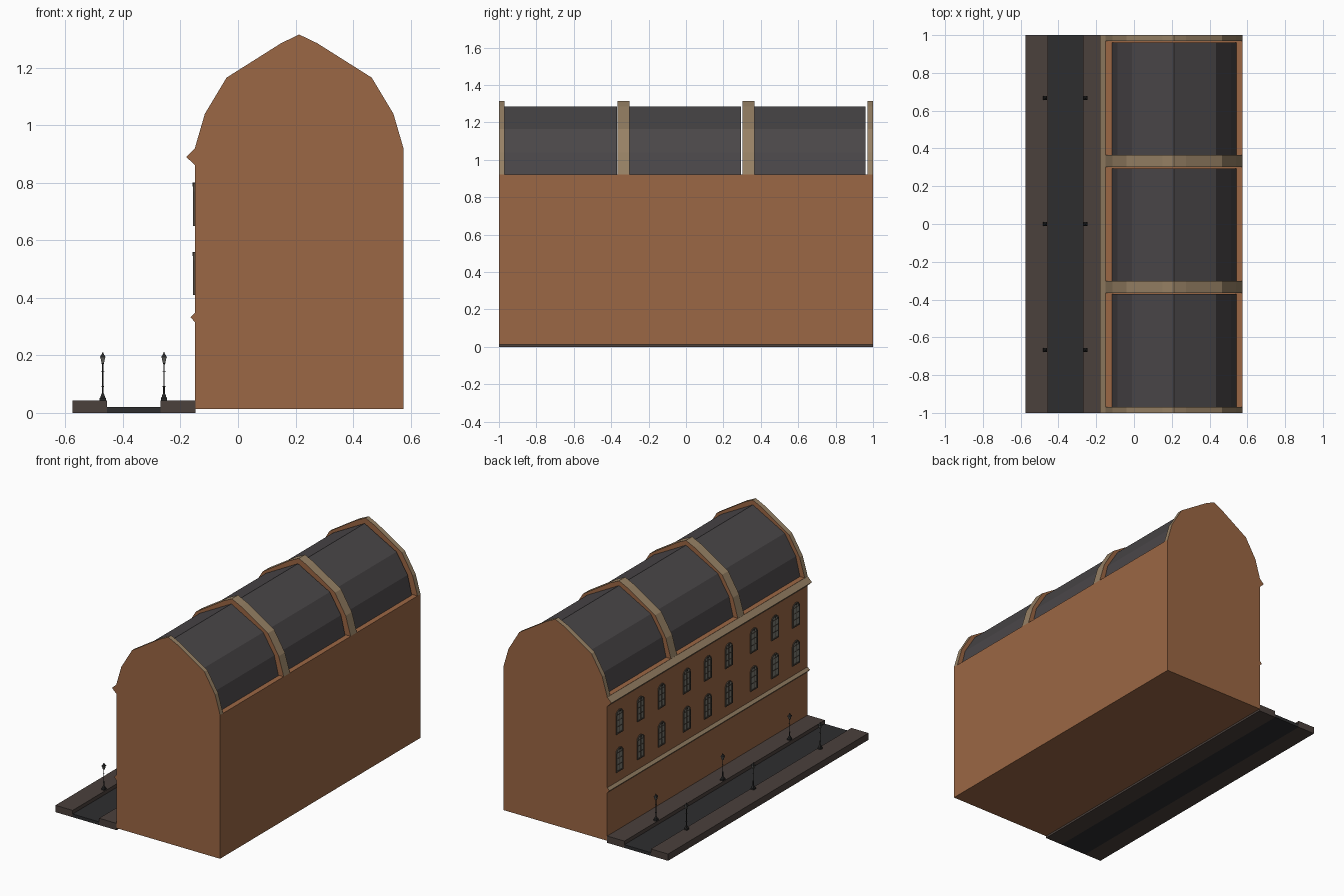
import bpy, bmesh, math

if "Cube" in bpy.data.objects:
    bpy.data.objects.remove(bpy.data.objects["Cube"])


def mat(name, r, g, b):
    m = bpy.data.materials.new(name)
    m.diffuse_color = (r, g, b, 1)
    m.use_nodes = True
    m.node_tree.nodes["Principled BSDF"].inputs["Base Color"].default_value = m.diffuse_color
    return m


BRICK = mat("brick", 0.33, 0.135, 0.058)
STONE = mat("stone", 0.31, 0.22, 0.13)
SLATE = mat("slate", 0.068, 0.062, 0.065)
PAVING = mat("paving", 0.07, 0.052, 0.045)
ASPHALT = mat("asphalt", 0.027, 0.027, 0.028)
FRAME = mat("window_frame", 0.08, 0.065, 0.05)
GLASS = mat("glass", 0.2, 0.2, 0.17)
IRON = mat("iron", 0.02, 0.02, 0.02)
LAMP = mat("lamp_glass", 0.12, 0.12, 0.11)


def finish(name, bm, *mats):
    bmesh.ops.recalc_face_normals(bm, faces=bm.faces)
    me = bpy.data.meshes.new(name)
    bm.to_mesh(me)
    bm.free()
    for m in mats:
        me.materials.append(m)
    ob = bpy.data.objects.new(name, me)
    bpy.context.collection.objects.link(ob)
    return ob


def add_prism(bm, pts, to3d, d0, d1, side=0, end=0):
    """Extrude a closed 2D profile between depths d0 and d1."""
    a = [bm.verts.new(to3d(p, d0)) for p in pts]
    b = [bm.verts.new(to3d(p, d1)) for p in pts]
    n = len(pts)
    for i in range(n):
        j = (i + 1) % n
        bm.faces.new((a[i], a[j], b[j], b[i])).material_index = side
    for loop in (a, b):
        bm.faces.new(loop).material_index = end


def along_y(p, d):
    return (p[0], d, p[1])


def along_x(p, d):
    return (d, p[0], p[1])


def prism_y(name, pts, y0, y1, mat_side, mat_end=None):
    bm = bmesh.new()
    add_prism(bm, pts, along_y, y0, y1, 0, 1 if mat_end else 0)
    return finish(name, bm, mat_side, *([mat_end] if mat_end else []))


def rect(x0, x1, z0, z1):
    return [(x0, z0), (x1, z0), (x1, z1), (x0, z1)]


def mirrored(half, cx):
    return half + [(2 * cx - x, z) for x, z in reversed(half) if x != cx]


# Street
prism_y("road", rect(-0.455, -0.27, 0, 0.02), -1, 1, ASPHALT)
prism_y("far_pavement", rect(-0.575, -0.455, 0, 0.043), -1, 1, PAVING)
prism_y("near_pavement", rect(-0.27, -0.148, 0, 0.043), -1, 1, PAVING)

# Main block and moulded courses on the street face
CX = 0.2125
prism_y("walls", rect(-0.15, 0.575, 0.013, 0.92), -1, 1, BRICK)
prism_y("cornice", [(-0.149, 0.86), (-0.18, 0.89), (-0.149, 0.92)], -1, 1, STONE, BRICK)
prism_y("string_course", [(-0.149, 0.315), (-0.165, 0.332), (-0.149, 0.349)], -1, 1, STONE, BRICK)

# Parapets with stone edges and brick sides
gable = mirrored([(-0.15, 0.92), (-0.115, 1.04), (-0.04, 1.165), (0.15, 1.285), (CX, 1.315)], CX)
for y0, y1 in ((-1, -0.97), (-0.365, -0.303), (0.303, 0.365), (0.97, 1)):
    prism_y("parapet", gable, y0, y1, STONE, BRICK)

# Roof bays between the parapets
roof = mirrored([(-0.117, 0.92), (-0.088, 1.04), (-0.01, 1.165), (CX, 1.285)], CX)
for y0, y1 in ((-0.97, -0.37), (-0.303, 0.295), (0.365, 0.96)):
    prism_y("roof_bay", roof, y0, y1, SLATE)


# Arched window
def arch(hw, bottom, spring):
    steps = 6
    arc = [(hw * math.cos(math.pi * i / steps), spring + hw * 0.85 * math.sin(math.pi * i / steps))
           for i in range(steps + 1)]
    return [(-hw, bottom), (hw, bottom)] + arc


def window_mesh():
    bm = bmesh.new()
    add_prism(bm, arch(0.031, 0.004, 0.12), along_x, 0.001, -0.003, 1, 1)
    outer, inner = arch(0.035, 0, 0.12), arch(0.027, 0.008, 0.12)
    n = len(outer)
    for i in range(n):
        j = (i + 1) % n
        add_prism(bm, [outer[i], outer[j], inner[j], inner[i]], along_x, 0.001, -0.006)
    for bar in (rect(-0.0025, 0.0025, 0.006, 0.143), rect(-0.028, 0.028, 0.043, 0.047),
                rect(-0.028, 0.028, 0.082, 0.086), rect(-0.028, 0.028, 0.118, 0.122)):
        add_prism(bm, bar, along_x, 0, -0.005)
    # keystone
    add_prism(bm, [(-0.004, 0.136), (0.004, 0.136), (0.006, 0.15), (-0.006, 0.15)], along_x, 0, -0.008)
    return finish("window", bm, FRAME, GLASS)


def place(source, spots):
    source.location = spots[0]
    for s in spots[1:]:
        ob = source.copy()
        ob.location = s
        bpy.context.collection.objects.link(ob)


place(window_mesh(), [(-0.15, bay * 0.67 + k * 0.21, z)
                      for z in (0.41, 0.65) for bay in (-1, 0, 1) for k in (-1, 0, 1)])


# Street lamp, stacked from square and round sections
def lamp():
    bm = bmesh.new()

    def stack(profile, sides, material):
        rings = []
        for r, z in profile:
            rings.append([bm.verts.new((r * math.cos(t), r * math.sin(t), z)) for t in
                          [math.pi / sides + 2 * math.pi * i / sides for i in range(sides)]])
        for a, b in zip(rings, rings[1:]):
            for i in range(sides):
                j = (i + 1) % sides
                bm.faces.new((a[i], a[j], b[j], b[i])).material_index = material
        bm.faces.new(rings[0]).material_index = material
        bm.faces.new(rings[-1]).material_index = material

    stack([(0.015, 0), (0.015, 0.01), (0.011, 0.013), (0.009, 0.02), (0.004, 0.026)], 4, 0)
    stack([(0.0032, 0.02), (0.0032, 0.05), (0.0022, 0.053), (0.002, 0.125), (0.005, 0.131)], 8, 0)
    stack([(0.005, 0.048), (0.005, 0.052)], 8, 0)
    stack([(0.006, 0.131), (0.0115, 0.15)], 4, 1)
    stack([(0.014, 0.15), (0.013, 0.154), (0.005, 0.162), (0.001, 0.17)], 4, 0)
    # ladder bar
    add_prism(bm, rect(-0.006, 0.006, 0.1, 0.102), along_y, -0.001, 0.001)
    return finish("street_lamp", bm, IRON, LAMP)


place(lamp(), [(x, y, 0.042) for x in (-0.47, -0.257) for y in (-0.667, 0, 0.667)])
